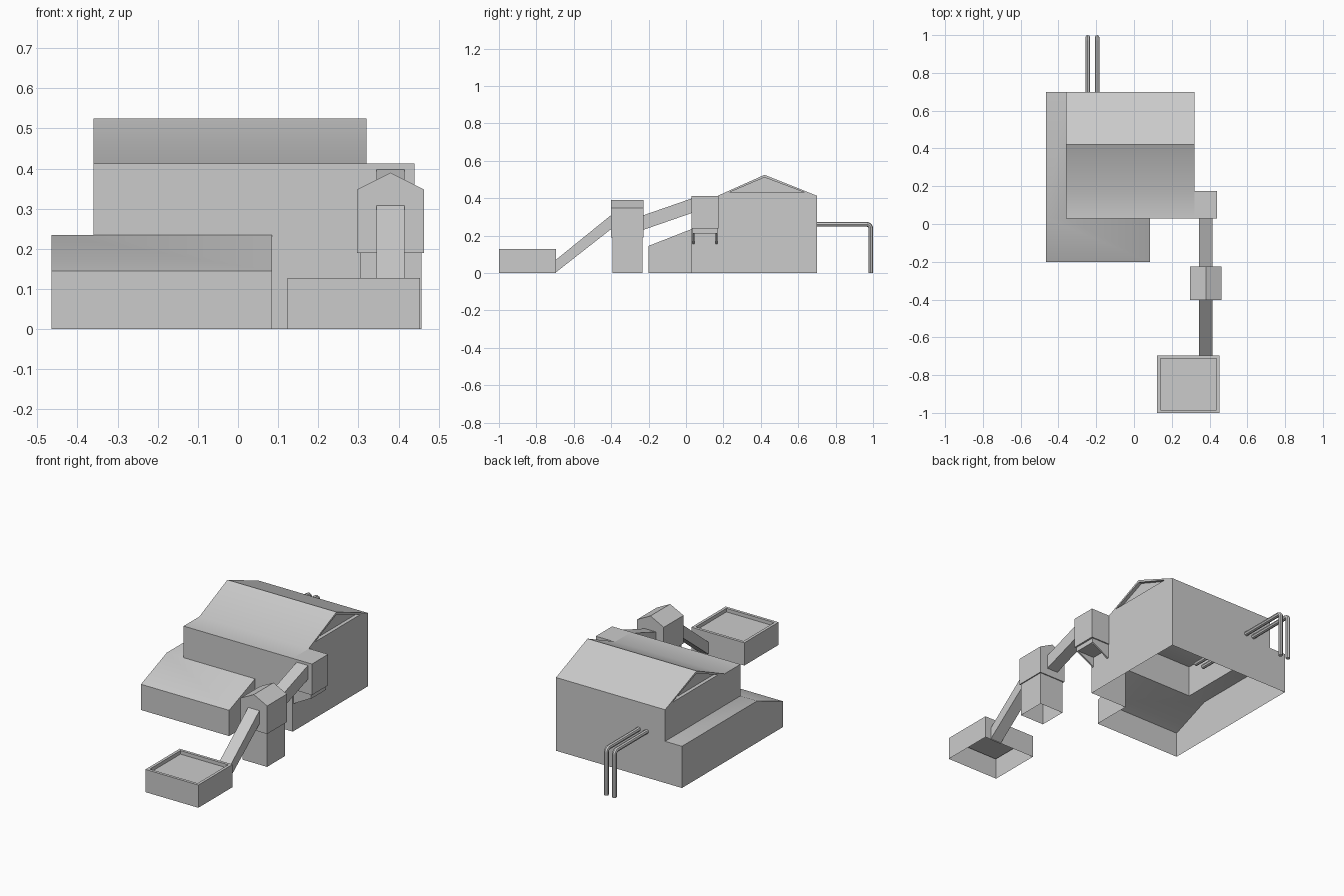
import bpy, bmesh, math

if "Cube" in bpy.data.objects:
    bpy.data.objects.remove(bpy.data.objects["Cube"])


def make(name, polys):
    """Build one object from polygons, merging shared corners."""
    bm = bmesh.new()
    for p in polys:
        bm.faces.new([bm.verts.new(v) for v in p])
    bmesh.ops.remove_doubles(bm, verts=bm.verts, dist=0.0005)
    bmesh.ops.recalc_face_normals(bm, faces=bm.faces)
    me = bpy.data.meshes.new(name)
    bm.to_mesh(me)
    bm.free()
    ob = bpy.data.objects.new(name, me)
    bpy.context.collection.objects.link(ob)
    return ob


def select(ob):
    bpy.ops.object.select_all(action='DESELECT')
    ob.select_set(True)
    bpy.context.view_layer.objects.active = ob


def smooth(ob):
    select(ob)
    bpy.ops.object.shade_smooth_by_angle(angle=math.radians(30))


def prism(name, profile, a, b, axis='x', skip=()):
    """Extrude a 2D profile along x or y; skip lists side edges left open."""
    def at(p, t):
        return (t, p[0], p[1]) if axis == 'x' else (p[0], t, p[1])
    polys = [[at(p, t) for p in profile] for t in (a, b)]
    n = len(profile)
    for i in range(n):
        if i not in skip:
            p, q = profile[i], profile[(i + 1) % n]
            polys.append([at(p, a), at(q, a), at(q, b), at(p, b)])
    return make(name, polys)


def rect(u0, u1, z0, z1):
    return [(u0, z0), (u1, z0), (u1, z1), (u0, z1)]


# Main dimensions
L, R, F, B = -0.36, 0.32, 0.03, 0.70      # main hall
WL, WR, WF = -0.465, 0.085, -0.20         # low wing
EAVE, RIDGE, WZ, WZF = 0.413, 0.525, 0.235, 0.145
roof = [(F, EAVE), (0.17, EAVE), (0.42, RIDGE), (B, EAVE)]
tri = [(0.23, 0.43), (0.42, 0.511), (0.635, 0.43)]

# Main hall: roof strips, front and back walls, open floor
polys = []
for p, q in zip(roof, roof[1:]):
    polys.append([(L, *p), (R, *p), (R, *q), (L, *q)])
polys.append([(x, F, z) for x, z in ((L, WZ), (WR, WZ), (WR, 0), (R, 0), (R, EAVE), (L, EAVE))])
polys.append([(x, B, z) for x, z in ((WL, 0), (R, 0), (R, EAVE), (L, EAVE), (L, WZ), (WL, WZ))])
# Gable walls with a recessed triangle
for x, base, d in ((L, WZ, 0.02), (R, 0, -0.02)):
    a, b, c = tri
    walls = [[(F, base), roof[0], roof[1], a, c, roof[3], (B, base)],
             [roof[1], roof[2], b, a], [roof[2], roof[3], c, b]]
    polys += [[(x, *p) for p in w] for w in walls]
    for p, q in ((a, b), (b, c), (c, a)):
        polys.append([(x, *p), (x, *q), (x + d, *q), (x + d, *p)])
    polys.append([(x + d, *p) for p in tri])
smooth(make("main_hall", polys))

# Low wing wrapping the front and left side
smooth(make("low_wing", [
    [(WL, WF, 0), (WL, WF, WZF), (WL, F, WZ), (WL, B, WZ), (WL, B, 0)],
    [(WL, WF, 0), (WR, WF, 0), (WR, WF, WZF), (WL, WF, WZF)],
    [(WL, WF, WZF), (WR, WF, WZF), (WR, F, WZ), (L, F, WZ), (WL, F, WZ)],
    [(WL, F, WZ), (L, F, WZ), (L, B, WZ), (WL, B, WZ)],
    [(WR, WF, 0), (WR, F, 0), (WR, F, WZ), (WR, WF, WZF)],
]))

# Side bay receiving the conveyor, with floor slab and triangular brackets
prism("side_bay", rect(F, 0.175, 0.238, EAVE), R, 0.44)
prism("bay_floor", rect(0.036, 0.168, 0.212, 0.238), R, 0.43)
for i, y in enumerate((0.036, 0.158)):
    prism(f"bay_bracket_{i + 1}", [(R, 0.155), (0.425, 0.212), (R, 0.212)], y, y + 0.01, 'y')

# Transfer tower: open-floored base and gabled head
prism("tower_base", rect(0.305, 0.457, 0, 0.19), -0.394, -0.232, 'y', skip=(0,))
prism("tower_head", [(0.297, 0.19), (0.463, 0.19), (0.463, 0.348), (0.38, 0.39), (0.297, 0.348)],
      -0.402, -0.226, 'y')

# Sloping conveyor galleries
prism("lower_conveyor", [(-0.70, 0), (-0.40, 0.235), (-0.40, 0.31), (-0.70, 0.067)], 0.345, 0.415)
prism("upper_conveyor", [(-0.23, 0.23), (0.035, 0.322), (0.035, 0.40), (-0.23, 0.308)], 0.345, 0.415)

# Receiving hopper: open floor, rim and sunken deck
def ring(inset, z):
    x0, x1, y0, y1 = 0.123 + inset, 0.453 - inset, -1 + inset, -0.695 - inset
    return [(x0, y0, z), (x1, y0, z), (x1, y1, z), (x0, y1, z)]

levels = [ring(0, 0), ring(0, 0.128), ring(0.016, 0.128), ring(0.016, 0.108)]
polys = [levels[-1]]
for lo, hi in zip(levels, levels[1:]):
    polys += [[lo[i], lo[(i + 1) % 4], hi[(i + 1) % 4], hi[i]] for i in range(4)]
make("hopper", polys)

# Pair of bent outlet pipes at the back
r, bend, zc, yc = 0.0125, 0.02, 0.26, 0.9875
path = [(0.28, zc)]
for k in range(6):
    t = math.radians(18 * k)
    path.append((yc - bend + bend * math.sin(t), zc - bend + bend * math.cos(t)))
path.append((yc, 0))
for i, x in enumerate((-0.245, -0.195)):
    cu = bpy.data.curves.new(f"outlet_pipe_{i + 1}", 'CURVE')
    cu.dimensions = '3D'
    cu.bevel_depth, cu.bevel_resolution, cu.use_fill_caps = r, 2, True
    sp = cu.splines.new('POLY')
    sp.points.add(len(path) - 1)
    for pt, (y, z) in zip(sp.points, path):
        pt.co = (x, y, z, 1)
    ob = bpy.data.objects.new(cu.name, cu)
    bpy.context.collection.objects.link(ob)
    select(ob)
    bpy.ops.object.convert(target='MESH')
    smooth(bpy.context.view_layer.objects.active)
